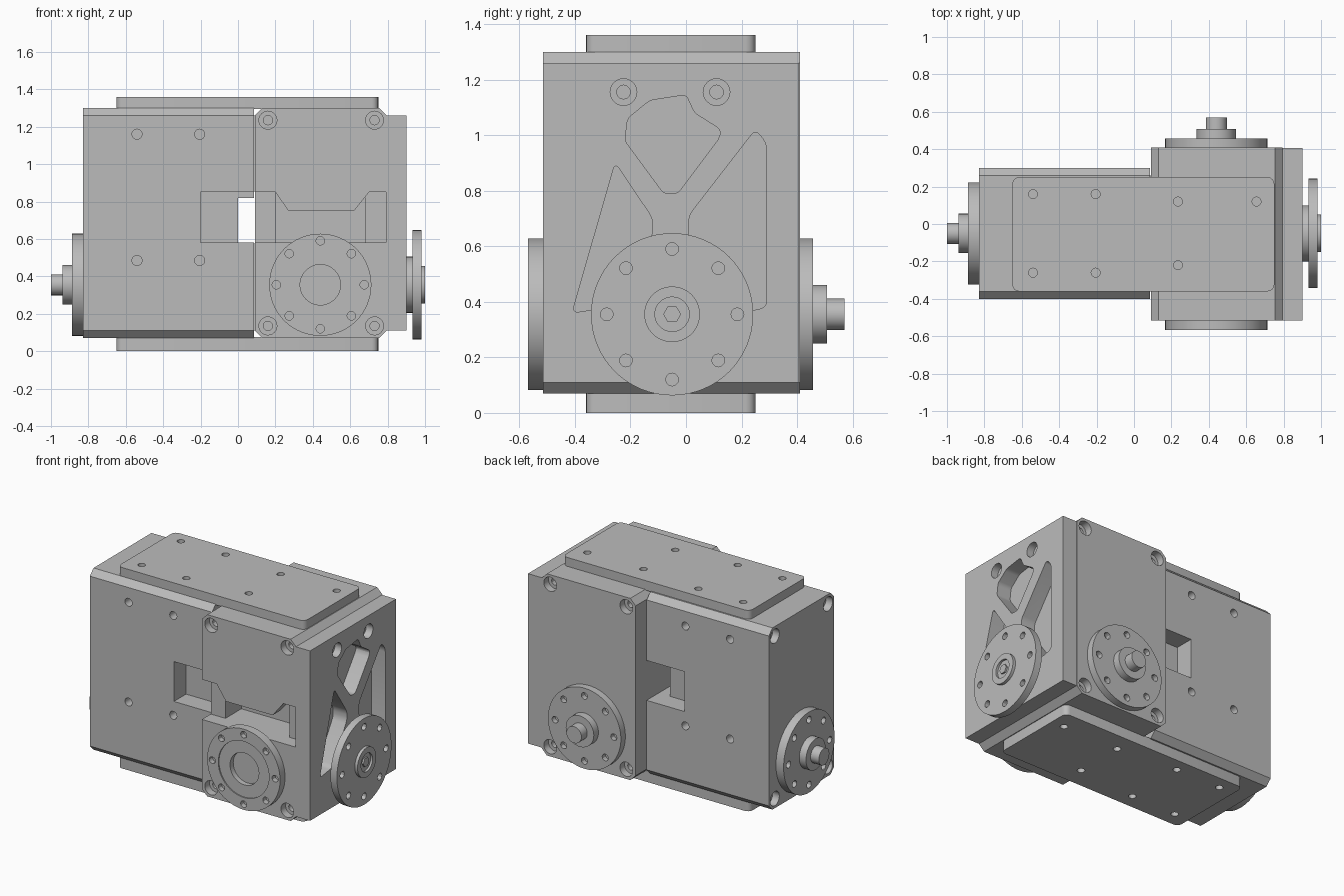
import bpy, bmesh, math

cube = bpy.data.objects.get("Cube")
if cube:
    bpy.data.objects.remove(cube)

grey = bpy.data.materials.new("machined grey")
grey.use_nodes = True
COLOUR = (0.5, 0.5, 0.5, 1)
grey.diffuse_color = COLOUR
grey.node_tree.nodes["Principled BSDF"].inputs["Base Color"].default_value = COLOUR


def prism(name, pts, axis, a, b, rounding=0):
    """Extrude a 2D outline along an axis, optionally rounding its corners."""
    place = {"x": lambda p, t: (t, p[0], p[1]),
             "y": lambda p, t: (p[0], t, p[1]),
             "z": lambda p, t: (p[0], p[1], t)}[axis]
    bm = bmesh.new()
    lower = [bm.verts.new(place(p, a)) for p in pts]
    upper = [bm.verts.new(place(p, b)) for p in pts]
    bm.faces.new(lower)
    bm.faces.new(upper)
    sides = []
    for i in range(len(pts)):
        j = (i + 1) % len(pts)
        bm.faces.new((lower[i], lower[j], upper[j], upper[i]))
        sides.append(bm.edges.get((lower[i], upper[i])))
    bmesh.ops.recalc_face_normals(bm, faces=bm.faces)
    if rounding:
        bmesh.ops.bevel(bm, geom=sides, offset=rounding, segments=4,
                        profile=0.5, affect="EDGES", clamp_overlap=True)
    mesh = bpy.data.meshes.new(name)
    bm.to_mesh(mesh)
    bm.free()
    mesh.materials.append(grey)
    obj = bpy.data.objects.new(name, mesh)
    bpy.context.collection.objects.link(obj)
    return obj


def rect(u0, u1, v0, v1, c=0):
    """Rectangle outline, with chamfered corners when c is given."""
    if not c:
        return [(u0, v0), (u1, v0), (u1, v1), (u0, v1)]
    return [(u0 + c, v0), (u1 - c, v0), (u1, v0 + c), (u1, v1 - c),
            (u1 - c, v1), (u0 + c, v1), (u0, v1 - c), (u0, v0 + c)]


def ring(centre, r, n=64):
    return [(centre[0] + r * math.cos(2 * math.pi * i / n),
             centre[1] + r * math.sin(2 * math.pi * i / n)) for i in range(n)]


def disc(name, centre, r, axis, a, b, n=64):
    return prism(name, ring(centre, r, n), axis, a, b)


def boolean(obj, others, operation="DIFFERENCE"):
    for other in others:
        mod = obj.modifiers.new("boolean", "BOOLEAN")
        mod.operation = operation
        mod.solver = "EXACT"
        mod.object = other
        bpy.context.view_layer.objects.active = obj
        bpy.ops.object.modifier_apply(modifier=mod.name)
        bpy.data.objects.remove(other)


def holes(obj, centres, r, axis, a, b, n=16):
    boolean(obj, [disc("cutter", c, r, axis, a, b, n) for c in centres])


def counterbores(obj, centres, axis, face, inward):
    """Stepped screw holes: a wide seat and a narrow bore."""
    out = face - inward * 0.02
    holes(obj, centres, 0.048, axis, out, face + inward * 0.05, 24)
    holes(obj, centres, 0.025, axis, out, face + inward * 0.11, 12)


def grid(us, vs):
    return [(u, v) for u in us for v in vs]


WINDOW = (0.58, 0.85)

# Long gearbox body, chamfered along its length
body = prism("left_housing", rect(-0.40, 0.30, 0.07, 1.30, 0.04), "x", -0.83, 0.085)
boolean(body, [
    prism("cutter", rect(-0.20, 0.2, *WINDOW), "y", -0.5, -0.27),
    prism("cutter", rect(-0.20, 0.2, *WINDOW), "y", 0.17, 0.5),
    prism("cutter", rect(0, 0.2, 0.58, 0.82), "y", -0.5, 0.5)])
side_holes = grid((-0.54, -0.205), (0.485, 1.16))
holes(body, side_holes, 0.027, "y", -0.5, -0.32)
holes(body, side_holes, 0.027, "y", 0.22, 0.5)
counterbores(body, grid((-0.335, 0.235), (0.135, 1.235)), "x", -0.83, 1)

# Cross gearbox body, chamfered along its depth
cross = prism("right_housing", rect(0.09, 0.795, 0.07, 1.30, 0.04), "y", -0.515, 0.41)
recess = [(0, 0.58), (0.9, 0.58), (0.9, 0.85), (0.70, 0.85), (0.62, 0.75),
          (0.27, 0.75), (0.20, 0.85), (0, 0.85)]
boolean(cross, [
    prism("cutter", recess, "y", -0.6, -0.42),
    prism("cutter", rect(0.20, 0.68, *WINDOW), "y", -0.43, -0.25)])
corners = grid((0.16, 0.73), (0.135, 1.235))
counterbores(cross, corners, "y", -0.515, 1)
counterbores(cross, corners, "y", 0.41, -1)

# Thin neck joining the two bodies
prism("joining_neck", rect(-0.36, 0.26, 0.11, 0.575), "x", 0.08, 0.10)
prism("joining_neck_upper", rect(-0.36, 0.26, 0.855, 1.26), "x", 0.08, 0.10)

# Lightened side plate
plate = prism("side_plate", rect(-0.515, 0.405, 0.11, 1.26), "x", 0.79, 0.90)
pockets = [
    [(-0.22, 0.98), (-0.21, 1.06), (-0.13, 1.125), (0.0, 1.145), (0.03, 1.08),
     (0.125, 1.02), (0.12, 0.99), (-0.03, 0.79), (-0.08, 0.79)],
    [(0.25, 1.02), (0.29, 0.97), (0.29, 0.38), (0.20, 0.36), (0.01, 0.62), (0.01, 0.71)],
    [(-0.255, 0.90), (-0.12, 0.70), (-0.12, 0.64), (-0.28, 0.38), (-0.41, 0.36)]]
boolean(plate, [prism("cutter", p, "x", 0.797, 1, 0.022) for p in pockets])
counterbores(plate, [(-0.225, 1.155), (0.11, 1.155)], "x", 0.90, -1)

# Mounting plates above and below
plate_holes = (grid((-0.54, -0.205), (-0.26, 0.16))
               + [(0.235, 0.12), (0.655, 0.12), (0.235, -0.22)])
for name, low, high, face in (("top_plate", 1.295, 1.36, 1.36),
                              ("bottom_plate", 0, 0.075, 0)):
    mount = prism(name, rect(-0.65, 0.75, -0.36, 0.25), "z", low, high, 0.035)
    holes(mount, plate_holes, 0.024, "z", face - 0.045, face + 0.045)


def flange(name, centre, r, axis, a, b, bolt_r=0.235):
    """Round flange whose outer face is at b, with a ring of eight bolt holes."""
    obj = disc(name, centre, r, axis, a, b)
    s = math.copysign(1, b - a)
    holes(obj, ring(centre, bolt_r, 8), 0.023, axis, b - s * 0.035, b + s * 0.02, 12)
    return obj


def shaft(name, centre, axis, face, s, steps):
    """Stepped hub and shaft pieces, each given as radius and length."""
    for i, (r, length) in enumerate(steps):
        disc(f"{name}_{i + 1}", centre, r, axis, face - s * 0.003, face + s * length)
        face += s * length


# Front flange with a bore and a shallow step
front_c, side_c = (0.44, 0.355), (-0.05, 0.355)
front = flange("front_flange", front_c, 0.273, "y", -0.51, -0.568)
holes(front, [front_c], 0.19, "y", -0.6, -0.56, 48)
holes(front, [front_c], 0.108, "y", -0.6, -0.525, 48)

# Back and left flanges with output shafts
stub = ((0.105, 0.05), (0.056, 0.062))
flange("back_flange", front_c, 0.273, "y", 0.40, 0.458, 0.22)
shaft("back_shaft", front_c, "y", 0.458, 1, stub)
flange("left_flange", side_c, 0.273, "x", -0.82, -0.887, 0.22)
shaft("left_shaft", side_c, "x", -0.887, -1, stub)

# Right output wheel on its hub
disc("right_hub", side_c, 0.15, "x", 0.79, 0.935)
flange("right_flange", side_c, 0.292, "x", 0.932, 0.98)
tip = disc("right_tip", side_c, 0.10, "x", 0.977, 1.0)
holes(tip, [side_c], 0.062, "x", 0.985, 1.1, 32)
disc("right_screw", side_c, 0.032, "x", 0.98, 0.996, 6)

# Smooth shading on the round parts, keeping edges sharp
bpy.ops.object.select_all(action="DESELECT")
for obj in bpy.context.collection.objects:
    if obj.type == "MESH" and grey.name in obj.data.materials:
        obj.select_set(True)
        bpy.context.view_layer.objects.active = obj
bpy.ops.object.shade_smooth_by_angle(angle=math.radians(30))
